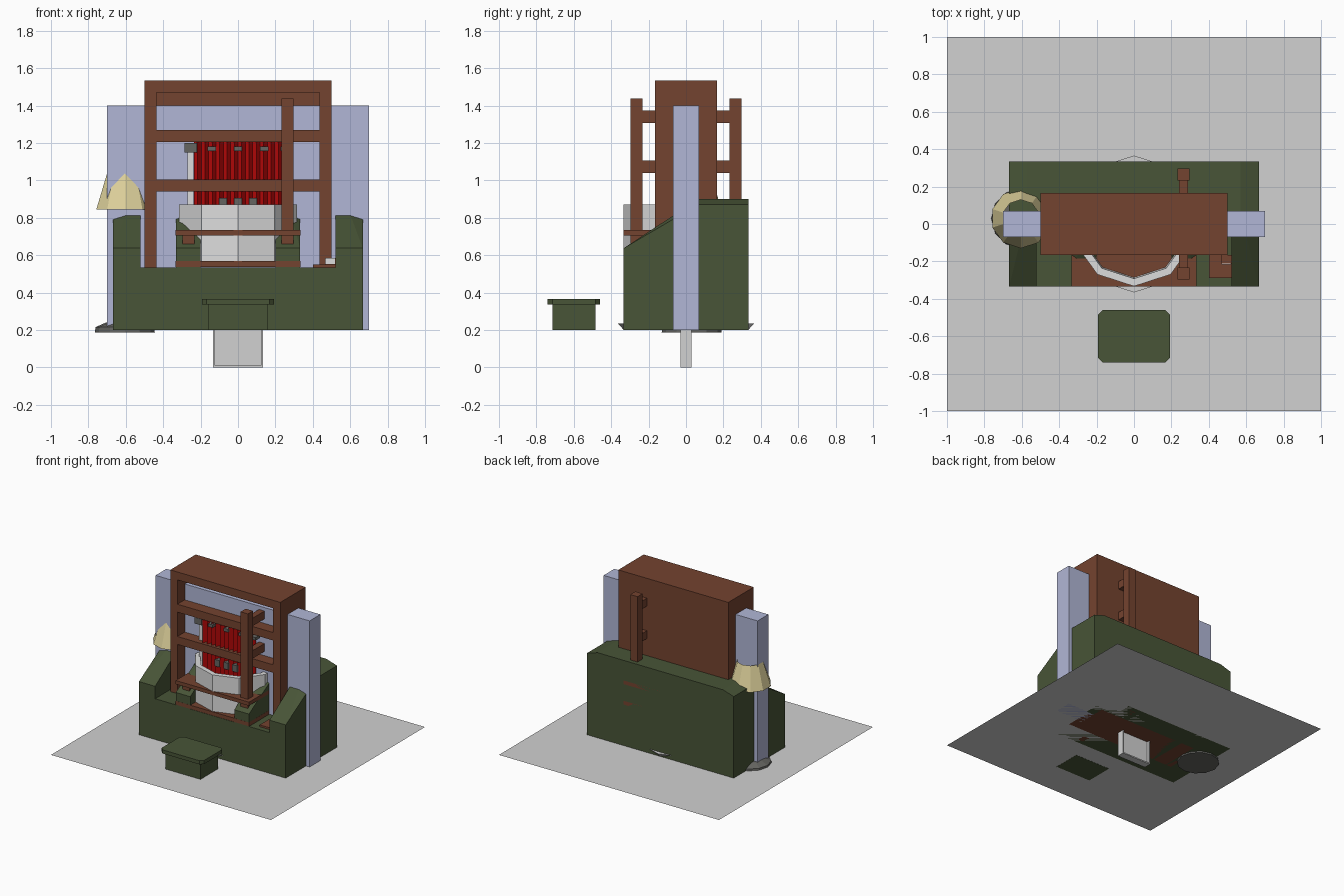
import bpy, bmesh, math
from mathutils import Vector

if "Cube" in bpy.data.objects:
    bpy.data.objects.remove(bpy.data.objects["Cube"])


def mat(name, r, g, b):
    m = bpy.data.materials.new(name)
    m.diffuse_color = (r, g, b, 1)
    m.use_nodes = True
    m.node_tree.nodes["Principled BSDF"].inputs["Base Color"].default_value = m.diffuse_color
    return m


BROWN = mat("brown wood", 0.175, 0.056, 0.029)
GREEN = mat("green fabric", 0.065, 0.09, 0.038)
BLUE = mat("pale blue", 0.44, 0.47, 0.67)
CREAM = mat("cream shade", 0.73, 0.64, 0.33)
GREY = mat("light grey", 0.64, 0.64, 0.64)
WHITE = mat("white", 0.72, 0.72, 0.72)
RED = mat("red cloth", 0.7, 0.004, 0.004)
DARK = mat("dark grey", 0.13, 0.13, 0.12)


def finish(name, bm, m):
    me = bpy.data.meshes.new(name)
    bmesh.ops.recalc_face_normals(bm, faces=bm.faces)
    bm.to_mesh(me)
    bm.free()
    me.materials.append(m)
    ob = bpy.data.objects.new(name, me)
    bpy.context.collection.objects.link(ob)
    return ob


def box(name, x0, x1, y0, y1, z0, z1, m):
    bm = bmesh.new()
    bmesh.ops.create_cube(bm, size=1)
    for v in bm.verts:
        v.co = Vector((x0 + (v.co.x + .5) * (x1 - x0),
                       y0 + (v.co.y + .5) * (y1 - y0),
                       z0 + (v.co.z + .5) * (z1 - z0)))
    return finish(name, bm, m)


def hull(name, pts, m):
    bm = bmesh.new()
    for p in pts:
        bm.verts.new(p)
    bmesh.ops.convex_hull(bm, input=bm.verts)
    bmesh.ops.dissolve_limit(bm, angle_limit=0.01, verts=bm.verts, edges=bm.edges)
    return finish(name, bm, m)


def lathe(name, profile, n, center, m, caps=(False, False)):
    """Rings of (radius, z), one vertex pointing to the front."""
    bm = bmesh.new()
    rings = [[bm.verts.new((center[0] + r * math.sin(2 * math.pi * i / n),
                            center[1] - r * math.cos(2 * math.pi * i / n), z))
              for i in range(n)] for r, z in profile]
    for a, b in zip(rings, rings[1:]):
        for i in range(n):
            j = (i + 1) % n
            bm.faces.new((a[i], a[j], b[j], b[i]))
    if caps[0]:
        bm.faces.new(rings[0])
    if caps[1]:
        bm.faces.new(rings[-1])
    return finish(name, bm, m)


# Floor sheet
bm = bmesh.new()
bmesh.ops.create_grid(bm, x_segments=1, y_segments=1, size=1)
for v in bm.verts:
    v.co.z = 0.2
finish("floor_sheet", bm, GREY)

# Bracket under the floor: end plates, web and foot
for s in (-1, 1):
    box("bracket_end", s * .128 - .005, s * .128 + .005, -.03, .03, 0, .2, GREY)
box("bracket_web", -.13, .13, -.008, .008, 0, .2, GREY)
box("bracket_foot", -.13, .13, -.03, .03, 0, .01, GREY)


# Sofa and armchair share one build
def seat_unit(name, out, inn, cham):
    box(name + "_base", -out, out, -.333, .333, .2, .535, GREEN)
    box(name + "_back", -inn, inn, .065, .333, .2, .9, GREEN)
    for s in (-1, 1):
        pts = []
        for x, top in ((out, .87), (cham, .9), (inn, .9)):
            pts += [(s * x, -.333, .2), (s * x, -.333, .637),
                    (s * x, .065, top), (s * x, .333, top), (s * x, .333, .2)]
        hull(name + "_arm", pts, GREEN)


seat_unit("sofa", .667, .52, .57)
seat_unit("armchair", .3325, .2, .26)

# Footstool with clipped top corners
box("footstool_body", -.16, .16, -.715, -.485, .199, .335, GREEN)
corners = []
for z in (.335, .365):
    for sx in (-1, 1):
        for sy in (-1, 1):
            corners += [(sx * .193, -.6 + sy * .115, z), (sx * .168, -.6 + sy * .14, z)]
hull("footstool_top", corners, GREEN)

# Tall blue panel
box("blue_panel", -.7, .7, -.07, .07, .2, 1.4, BLUE)

# Bookshelf
for s in (-1, 1):
    box("bookshelf_side", s * .4675 - .0325, s * .4675 + .0325, -.165, .165, .2, 1.47, BROWN)
box("bookshelf_top", -.5, .5, -.165, .165, 1.47, 1.535, BROWN)
box("bookshelf_back", -.45, .45, .14, .165, .2, 1.48, BROWN)
for z in (.2, 0.94, 1.205):
    box("bookshelf_board", -.45, .45, -.165, .16, z, z + .065, BROWN)

# Chair: seat, legs, back posts and rungs
box("chair_seat", -.333, .333, -.333, .333, .705, .735, BROWN)
for sx in (-1, 1):
    for sy in (-1, 1):
        top = 1.437 if sx > 0 else .72
        box("chair_leg", sx * .265 - .033, sx * .265 + .033,
            sy * .265 - .033, sy * .265 + .033, .2, top, BROWN)
for z in (1.04, 1.307):
    box("chair_rung", .24, .29, -.25, .25, z, z + .065, BROWN)

# Low table top flush with the sofa front
box("table_top", -.333, .333, -.334, .333, .537, .568, BROWN)

# Ten-sided tub and the shallow dish round the base
lathe("tub", [(.333, .57), (.333, .87), (.292, .87), (.28, .6)], 10, (0, 0), WHITE, (True, True))
lathe("base_dish", [(.333, .201), (.366, .235), (.3, .235)], 10, (0, 0), GREY)

# Pleated red curtain with rings
bm = bmesh.new()
N = 24
cols = []
for i in range(N + 1):
    x = -.235 + .47 * i / N
    y = -.15 if i % 2 else -.1
    cols.append((bm.verts.new((x, y, .62)), bm.verts.new((x, y, 1.21))))
for a, b in zip(cols, cols[1:]):
    bm.faces.new((a[0], b[0], b[1], a[1]))
finish("red_curtain", bm, RED)
box("pale_post", -.27, -.237, -.12, -.08, .62, 1.15, WHITE)
box("curtain_rod_end", -.285, -.22, -.158, -.1, 1.15, 1.2, DARK)
for x in (-.14, 0, .14, .25):
    box("curtain_ring", x - .022, x + .022, -.16, -.1, 1.158, 1.182, DARK)
for x in (-.08, 0, .08):
    box("curtain_tie", x - .022, x + .022, -.16, -.1, .85, .905, DARK)

# Lamp
L = (-.605, .03)
lathe("lamp_base", [(.16, .187), (.157, .215), (.1, .24)], 12, L, DARK, (True, True))
lathe("lamp_pole", [(.015, .23), (.015, 1.0)], 8, L, DARK, (True, True))
lathe("lamp_shade", [(.16, .845), (.1, 1.037)], 10, L, CREAM)

# Small box on the sofa seat
box("small_box", .40, .522, -.29, -.165, .5, .55, BROWN)
box("small_box_lid", .465, .52, -.21, -.165, .55, .585, BROWN)
box("small_box_label", .467, .518, -.216, -.21, .552, .585, WHITE)
